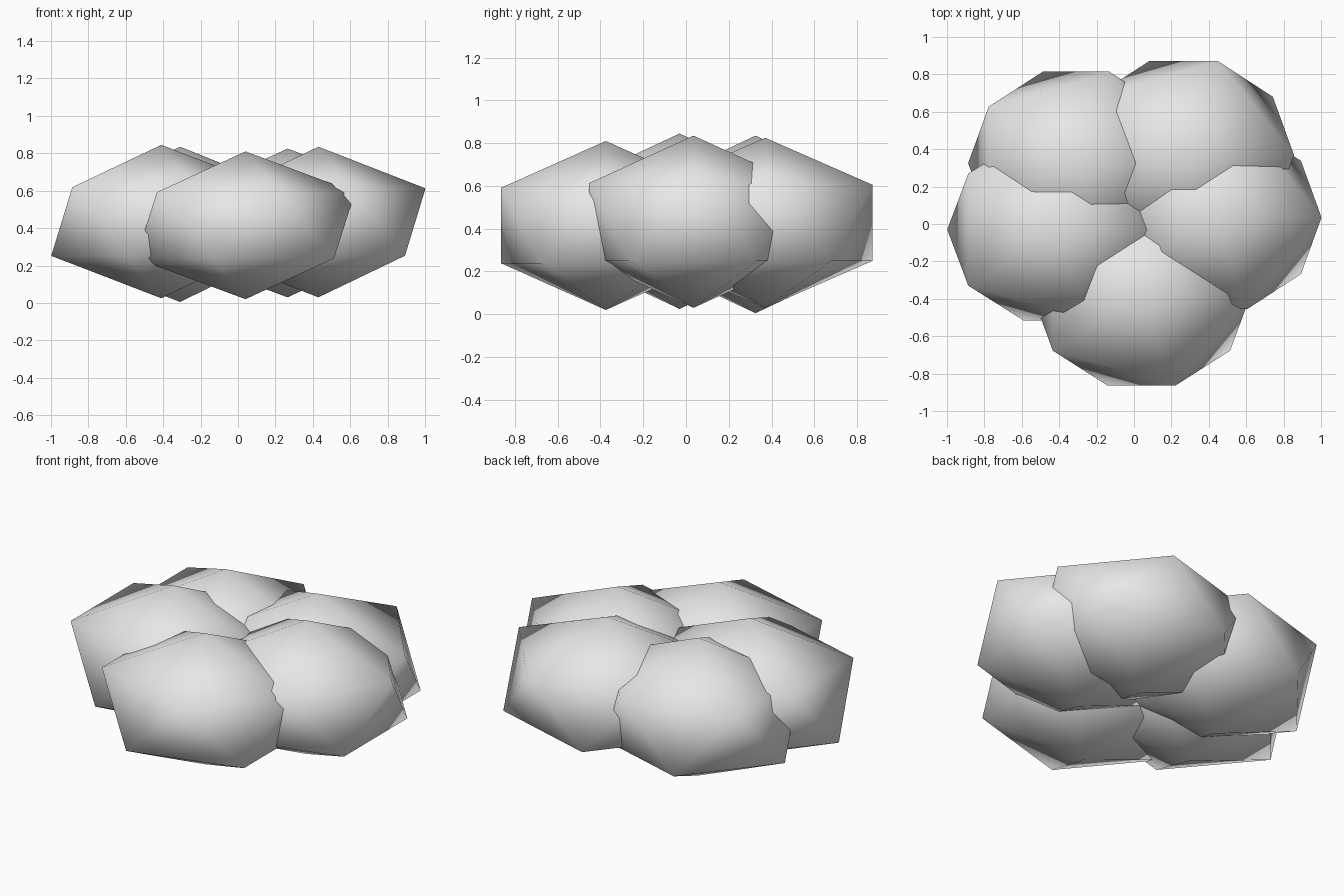
import bpy

if "Cube" in bpy.data.objects:
    bpy.data.objects.remove(bpy.data.objects["Cube"])

# One plain grey for the whole cluster
grey = bpy.data.materials.new("light_grey")
grey.diffuse_color = (0.8, 0.8, 0.8, 1.0)
grey.use_nodes = True
grey.node_tree.nodes["Principled BSDF"].inputs["Base Color"].default_value = grey.diffuse_color


def lobe(name, centre, radii):
    """Squashed low-poly ball with smooth shading."""
    bpy.ops.mesh.primitive_ico_sphere_add(subdivisions=1, radius=1, location=centre)
    ob = bpy.context.object
    ob.name = name
    ob.scale = radii
    bpy.ops.object.transform_apply(location=False, rotation=False, scale=True)
    bpy.ops.object.shade_smooth()
    ob.data.materials.append(grey)
    return ob


# Five overlapping lobes in a ring
lobe("front_lobe", (0.04, -0.375, 0.415), (0.655, 0.575, 0.395))
lobe("right_lobe", (0.43, 0.035, 0.4325), (0.64, 0.575, 0.4025))
lobe("left_lobe", (-0.41, -0.03, 0.435), (0.658, 0.57, 0.41))
lobe("back_left_lobe", (-0.31, 0.325, 0.42), (0.645, 0.575, 0.415))
lobe("back_right_lobe", (0.265, 0.37, 0.4275), (0.66, 0.59, 0.3975))
